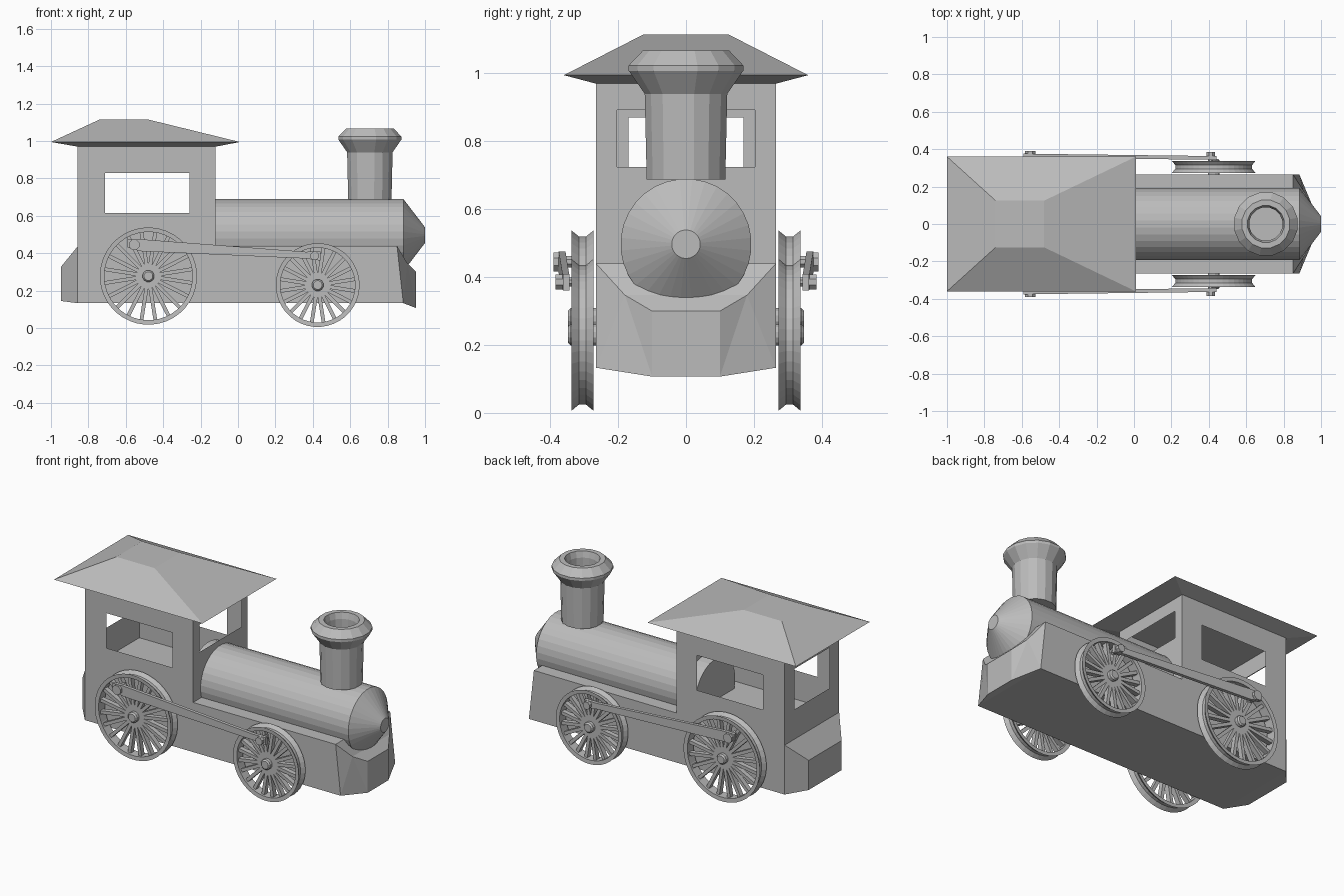
import bpy, bmesh, math
from mathutils import Matrix, Vector

cube = bpy.data.objects.get("Cube")
if cube:
    bpy.data.objects.remove(cube, do_unlink=True)

GREY = (0.5, 0.5, 0.5, 1)
mat = bpy.data.materials.new("plain_grey")
mat.use_nodes = True
mat.diffuse_color = GREY
mat.node_tree.nodes["Principled BSDF"].inputs["Base Color"].default_value = GREY


def finish(name, bm, normals=True):
    if normals:
        bmesh.ops.recalc_face_normals(bm, faces=bm.faces)
    mesh = bpy.data.meshes.new(name)
    bm.to_mesh(mesh)
    bm.free()
    mesh.materials.append(mat)
    obj = bpy.data.objects.new(name, mesh)
    bpy.context.collection.objects.link(obj)
    return obj


def revolve(bm, profile, axis, centre, segs, closed=False):
    """Spin (radius, height) points about an axis through centre."""
    rings = []
    for i in range(segs):
        a = math.tau * (i + 0.5) / segs
        ring = []
        for r, h in profile:
            u, v = r * math.cos(a), r * math.sin(a)
            p = {"X": (h, u, v), "Y": (u, h, v), "Z": (u, v, h)}[axis]
            ring.append(bm.verts.new(Vector(p) + Vector(centre)))
        rings.append(ring)
    n = len(profile)
    for i in range(segs):
        a, b = rings[i], rings[(i + 1) % segs]
        for j in range(n if closed else n - 1):
            k = (j + 1) % n
            bm.faces.new((a[j], a[k], b[k], b[j]))
    if not closed:
        for j in (0, n - 1):
            bm.faces.new([ring[j] for ring in rings])


def loft(name, rings):
    """Join equal rings of points and cap both ends."""
    bm = bmesh.new()
    vs = [[bm.verts.new(p) for p in ring] for ring in rings]
    n = len(vs[0])
    for a, b in zip(vs, vs[1:]):
        for i in range(n):
            bm.faces.new((a[i], a[(i + 1) % n], b[(i + 1) % n], b[i]))
    bm.faces.new(vs[0])
    bm.faces.new(vs[-1])
    return finish(name, bm)


def rect(x0, x1, y, z):
    return [(x0, -y, z), (x1, -y, z), (x1, y, z), (x0, y, z)]


# Chassis with tapered tail and wedge-shaped plow, mirrored across y
tail_top, tail_low = (-0.947, 0.16, 0.327), (-0.947, 0.16, 0.145)
rear_top, rear_low = (-0.857, 0.265, 0.437), (-0.857, 0.265, 0.133)
front_top, front_low = (0.85, 0.265, 0.44), (0.884, 0.265, 0.133)
plow_back, plow_top, plow_low = (0.905, 0.18, 0.347), (0.953, 0.1, 0.3), (0.953, 0.1, 0.107)
sides = [(tail_top, tail_low, rear_low, rear_top),
         (rear_top, rear_low, front_low, front_top),
         (front_top, front_low, plow_back),
         (plow_back, front_low, plow_low),
         (plow_back, plow_low, plow_top)]
chain = [tail_top, tail_low, rear_low, front_low, plow_low,
         plow_top, plow_back, front_top, rear_top]
bm = bmesh.new()
left = {p: bm.verts.new(p) for p in chain}
right = {p: bm.verts.new((p[0], -p[1], p[2])) for p in chain}
for face in sides:
    bm.faces.new([left[p] for p in face])
    bm.faces.new([right[p] for p in reversed(face)])
for p, q in zip(chain, chain[1:] + chain[:1]):
    bm.faces.new((left[p], left[q], right[q], right[p]))
finish("chassis", bm)


# Cab walls: thin panels framing an opening
def wall(name, place, outer, hole, outward):
    bm = bmesh.new()

    def corners(u0, u1, z0, z1):
        return [bm.verts.new(place(u, z)) for u, z in
                ((u0, z0), (u1, z0), (u1, z1), (u0, z1))]
    o, h = corners(*outer), corners(*hole)
    for i in range(4):
        j = (i + 1) % 4
        bm.faces.new((o[i], o[j], h[j], h[i]))
    bm.normal_update()
    for f in bm.faces:
        if f.normal.dot(Vector(outward)) < 0:
            f.normal_flip()
    return finish(name, bm, normals=False)


BACK, FRONT, HALF, BASE, EAVE = -0.857, -0.12, 0.265, 0.437, 0.97
for name, s in (("left", 1), ("right", -1)):
    wall("cab_wall_" + name, lambda u, z: (u, s * HALF, z),
         (BACK, FRONT, BASE, EAVE), (-0.71, -0.26, 0.615, 0.83), (0, s, 0))
wall("cab_wall_front", lambda u, z: (FRONT, u, z),
     (-HALF, HALF, BASE, EAVE), (-0.203, 0.203, 0.724, 0.893), (1, 0, 0))
wall("cab_wall_back", lambda u, z: (BACK, u, z),
     (-HALF, HALF, BASE, EAVE), (-0.17, 0.17, 0.62, 0.87), (-1, 0, 0))

# Hipped roof with sloping underside
loft("cab_roof", [rect(BACK, FRONT, HALF, EAVE), rect(-1, 0.01, 0.36, 0.995),
                  rect(-0.74, -0.48, 0.125, 1.115)])

# Boiler with conical nose
bm = bmesh.new()
revolve(bm, [(0.193, -0.2), (0.193, 0.885), (0.042, 1.0)], "X", (0, 0, 0.497), 32)
finish("boiler", bm)

# Flared hollow chimney
bm = bmesh.new()
revolve(bm, [(0.118, 0.688), (0.124, 0.94), (0.172, 1.008), (0.172, 1.024),
             (0.13, 1.067), (0.1, 1.067), (0.09, 1.03), (0.09, 0.75)],
        "Z", (0.705, 0, 0), 16)
finish("chimney", bm)


# Spoked wheels with a grooved rim
def wheel(name, x, z, r, s):
    bm = bmesh.new()
    rim = [(r - 0.024, 0.275), (r, 0.273), (r - 0.018, 0.295),
           (r - 0.018, 0.315), (r, 0.337), (r - 0.024, 0.335)]
    revolve(bm, [(a, s * h) for a, h in rim], "Y", (x, 0, z), 40, closed=True)
    revolve(bm, [(0.032, s * 0.265), (0.032, s * 0.34), (0.024, s * 0.348)],
            "Y", (x, 0, z), 12)
    for i in range(20):
        m = (Matrix.Translation((x, s * 0.306, z))
             @ Matrix.Rotation(math.tau * (i + 0.5) / 20, 4, "Y")
             @ Matrix.Translation((r / 2, 0, 0))
             @ Matrix.Diagonal((r - 0.04, 0.03, 0.02, 1)))
        bmesh.ops.create_cube(bm, size=1, matrix=m)
    finish(name, bm)


# Tapered drive rod with bolts at both ends
def rod(name, s):
    def end(x, y, z, h):
        return [(x, s * (y + d), z + e) for d, e in
                ((-0.01, -h), (0.01, -h), (0.01, h), (-0.01, h))]
    loft(name, [end(-0.59, 0.366, 0.452, 0.022), end(-0.52, 0.365, 0.443, 0.032),
                end(0.36, 0.354, 0.39, 0.018), end(0.44, 0.353, 0.385, 0.024)])


def bolt(name, x, z, r, y0, y1, s):
    bm = bmesh.new()
    revolve(bm, [(r * 0.6, s * 0.31), (r * 0.6, s * y0), (r, s * y0), (r, s * y1)],
            "Y", (x, 0, z), 8)
    finish(name, bm)


for side, s in (("left", 1), ("right", -1)):
    wheel("rear_wheel_" + side, -0.479, 0.278, 0.26, s)
    wheel("front_wheel_" + side, 0.426, 0.23, 0.224, s)
    rod("drive_rod_" + side, s)
    bolt("rear_bolt_" + side, -0.555, 0.445, 0.03, 0.368, 0.39, s)
    bolt("front_bolt_" + side, 0.41, 0.386, 0.024, 0.355, 0.385, s)
